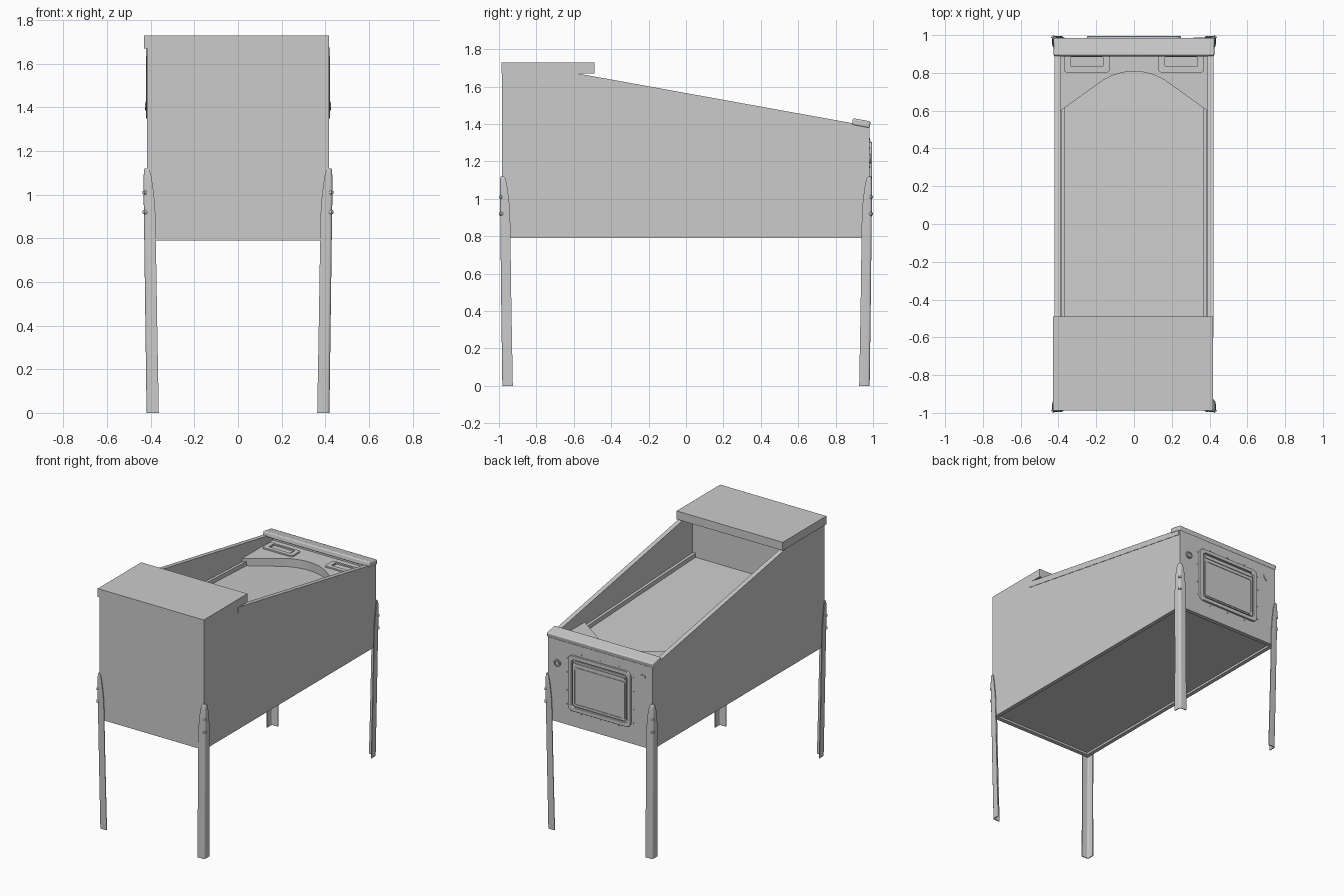
import bpy, bmesh, math
from mathutils import Matrix, Vector

if "Cube" in bpy.data.objects:
    bpy.data.objects.remove(bpy.data.objects["Cube"])

PLANES = {"xy": lambda u, v, d: (u, v, d),
          "xz": lambda u, v, d: (u, d, v),
          "yz": lambda u, v, d: (d, u, v)}


def finish(name, bm, bevel=0, smooth=False):
    bmesh.ops.recalc_face_normals(bm, faces=bm.faces)
    me = bpy.data.meshes.new(name)
    bm.to_mesh(me)
    bm.free()
    ob = bpy.data.objects.new(name, me)
    bpy.context.collection.objects.link(ob)
    if bevel:
        m = ob.modifiers.new("bevel", "BEVEL")
        m.width, m.segments = bevel, 3
    if smooth:
        bpy.ops.object.select_all(action="DESELECT")
        bpy.context.view_layer.objects.active = ob
        ob.select_set(True)
        bpy.ops.object.shade_smooth_by_angle(angle=math.radians(35))
    return ob


def loft(name, rings, caps=True, closed=False, **kw):
    """Skin a list of equal-length point rings."""
    bm = bmesh.new()
    rows = [[bm.verts.new(p) for p in r] for r in rings]
    n = len(rows[0])
    pairs = list(zip(rows, rows[1:])) + ([(rows[-1], rows[0])] if closed else [])
    for a, b in pairs:
        for i in range(n):
            j = (i + 1) % n
            bm.faces.new((a[i], a[j], b[j], b[i]))
    if caps and not closed:
        bm.faces.new(rows[0])
        bm.faces.new(rows[-1])
    return finish(name, bm, **kw)


def prism(name, plane, pts, lo, hi, **kw):
    f = PLANES[plane]
    return loft(name, [[f(u, v, d) for u, v in pts] for d in (lo, hi)], **kw)


def frame(name, plane, outer, inner, lo, hi, **kw):
    f = PLANES[plane]
    seq = [(outer, lo), (outer, hi), (inner, hi), (inner, lo)]
    return loft(name, [[f(u, v, d) for u, v in p] for p, d in seq], closed=True, **kw)


def box(name, x0, x1, y0, y1, z0, z1, **kw):
    return prism(name, "xy", [(x0, y0), (x1, y0), (x1, y1), (x0, y1)], z0, z1, **kw)


def round_rect(x0, x1, y0, y1, r, n=5):
    pts = []
    for k, (cx, cy) in enumerate([(x1 - r, y1 - r), (x0 + r, y1 - r),
                                  (x0 + r, y0 + r), (x1 - r, y0 + r)]):
        for i in range(n + 1):
            a = math.pi / 2 * (k + i / n)
            pts.append((cx + r * math.cos(a), cy + r * math.sin(a)))
    return pts


def circle(cx, cy, r, n=20):
    return [(cx + r * math.cos(2 * math.pi * i / n), cy + r * math.sin(2 * math.pi * i / n))
            for i in range(n)]


# Cabinet side panels and the metal edging along their slopes
side = [(-.985, .79), (.98, .79), (.98, 1.385), (-.6, 1.67), (-.985, 1.67)]
edging = [(-.6, 1.632), (.97, 1.35), (.97, 1.39), (-.6, 1.674)]
for s, n in ((-1, "left"), (1, "right")):
    prism(n + "_side_panel", "yz", side, s * .39, s * .418)
    prism(n + "_edging", "yz", edging, s * .388, s * .421)

# Cabinet ends, floor, inner end board and head box
box("front_panel", -.39, .39, -.985, -.955, .79, 1.67)
box("back_panel", -.39, .39, .95, .98, .79, 1.385)
box("cabinet_floor", -.39, .39, -.955, .95, .805, .82)
box("inner_end_board", -.39, .39, -.65, -.63, 1.3, 1.67)
box("head_box", -.43, .418, -.987, -.49, 1.67, 1.73)

# Sloping playfield and its side rails
fz = lambda y: 1.285 + (.95 - y) * .045
strip = lambda lo, hi, y1: [(-.63, fz(-.63) + lo), (y1, fz(y1) + lo),
                            (y1, fz(y1) + hi), (-.63, fz(-.63) + hi)]
prism("playfield", "yz", strip(-.02, 0, .95), -.39, .39)
for s, n in ((-1, "left"), (1, "right")):
    prism(n + "_playfield_rail", "yz", strip(0, .03, .8), s * .365, s * .385)

# Apron with an arched edge
arch = [(-.388, .6)]
for i in range(17):
    x = -.16 + .32 * i / 16
    arch.append((x, .808 - 1.75 * x * x))
arch += [(.388, .6), (.388, .95), (-.388, .95)]
prism("apron", "xy", arch, 1.29, 1.352)
for s, n in ((-1, "left"), (1, "right")):
    c = s * .25
    frame(n + "_card_holder", "xy", round_rect(c - .12, c + .12, .803, .9, .012),
          round_rect(c - .087, c + .087, .833, .885, .008), 1.35, 1.362)
    prism(n + "_card", "xy", round_rect(c - .078, c + .078, .84, .878, .006), 1.35, 1.357)

# Lock bar, tilted with the slope
bar = box("lock_bar", -.425, .425, -.048, .048, -.018, .018, bevel=.008, smooth=True)
bar.location = (0, .937, 1.405)
bar.rotation_euler.x = -math.atan(.285 / 1.58)

# Service door with rounded frame, inner bezel and hinges
frame("door_frame", "xz", round_rect(-.25, .25, .905, 1.305, .035),
      round_rect(-.222, .222, .933, 1.277, .025), .978, .994, bevel=.004, smooth=True)
prism("door", "xz", round_rect(-.214, .214, .941, 1.269, .02), .978, .988)
frame("door_bezel", "xz", round_rect(-.205, .205, .95, 1.225, .015),
      round_rect(-.195, .195, .96, 1.215, .01), .986, .992)
box("door_hinge_bar", -.205, .205, .986, .993, 1.24, 1.255)
for i, (x, z) in enumerate([(x, z) for x in (-.265, .265) for z in (.94, 1.04, 1.17, 1.27)]
                           + [(x, z) for x in (-.15, 0, .15) for z in (.89, 1.32)]):
    prism("door_frame_bolt_%d" % i, "xz", circle(x, z, .005, 10), .978, .984)

# Plunger collar and start button
frame("plunger_collar", "xz", circle(.34, 1.215, .026), circle(.34, 1.215, .018),
      .978, .988, smooth=True)
prism("plunger_knob", "xz", circle(.34, 1.215, .012), .978, .984, smooth=True)
prism("start_button", "xz", [(-.34, 1.265), (-.318, 1.29), (-.318, 1.308), (-.34, 1.312),
                             (-.362, 1.308), (-.362, 1.29)], .978, .986)

# Angle-section legs: (z, corner x, corner y, flange width)
STATIONS = [(0, .419, .982, .056), (.45, .425, .988, .054), (.9, .431, .993, .053),
            (.96, .432, .994, .051), (1.04, .433, .995, .043), (1.09, .432, .994, .034),
            (1.11, .431, .993, .026), (1.12, .428, .99, .016)]


def leg_section(z, cx, cy, w, sx, sy, r=.013, t=.006):
    arc = [(cx - r + r * math.sin(a), cy - r + r * math.cos(a))
           for a in [math.pi / 2 * i / 4 for i in range(5)]]
    inn = [(cx - r + (r - t) * math.sin(a), cy - r + (r - t) * math.cos(a))
           for a in [math.pi / 2 * i / 4 for i in range(4, -1, -1)]]
    pts = [(cx - w, cy)] + arc + [(cx, cy - w), (cx - t, cy - w)] + inn + [(cx - w, cy - t)]
    return [(sx * x, sy * y, z) for x, y in pts]


for sx, a in ((-1, "left"), (1, "right")):
    for sy, b in ((-1, "front"), (1, "back")):
        name = b + "_" + a + "_leg"
        loft(name, [leg_section(*st, sx, sy) for st in STATIONS], smooth=True)
        # Two bolts through the leg corner
        out = Vector((sx, sy, 0)).normalized()
        rot = out.to_track_quat("Z", "Y").to_matrix().to_4x4()
        for k, z in enumerate((.92, 1.01)):
            bm = bmesh.new()
            bmesh.ops.create_cone(bm, cap_ends=True, segments=12, radius1=.012, radius2=.008,
                                  depth=.014,
                                  matrix=Matrix.Translation((sx * .428, sy * .99, z)) @ rot)
            finish("%s_bolt_%d" % (name, k), bm, smooth=True)
